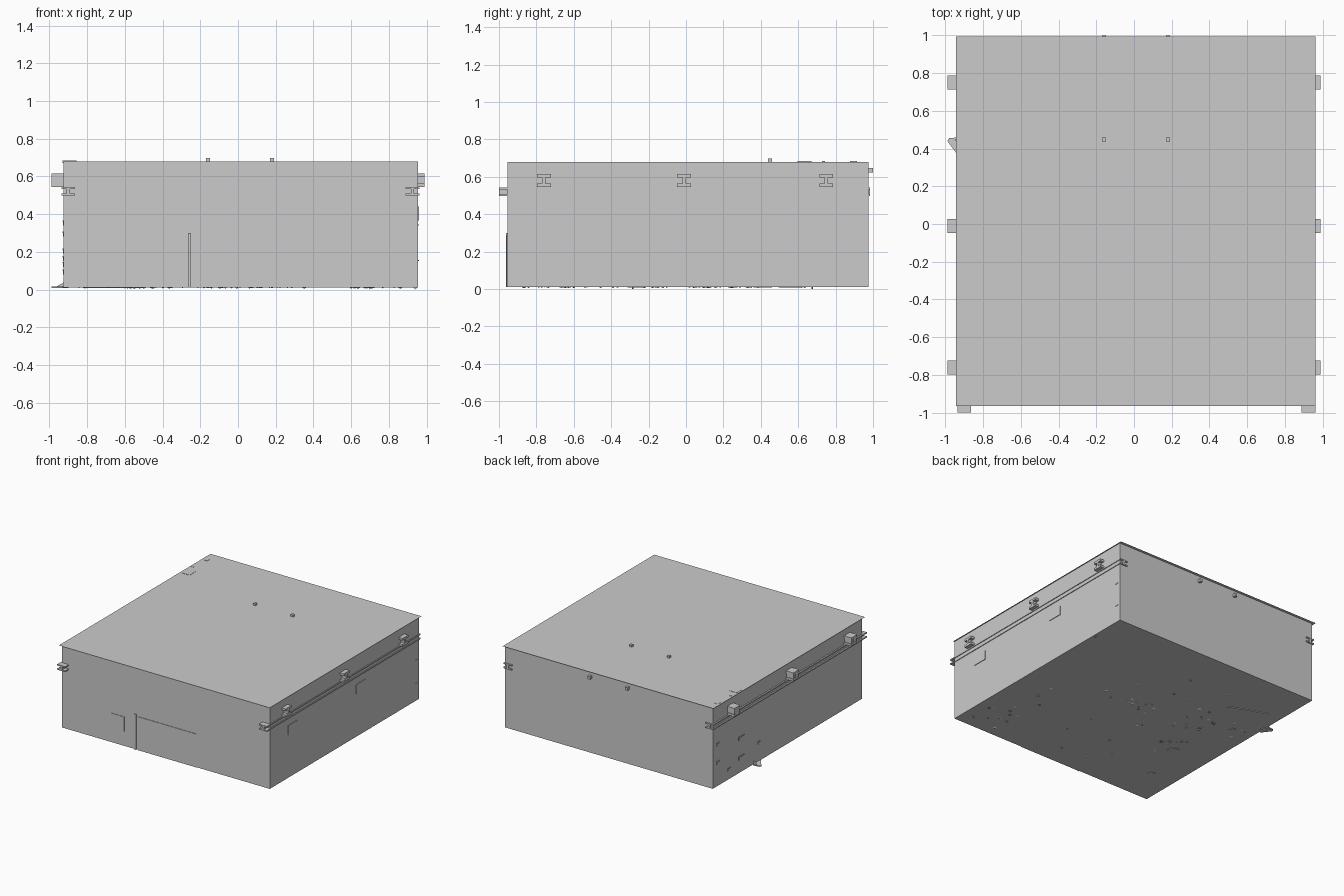
import bpy, bmesh, math, random
from mathutils import Vector, Matrix

if "Cube" in bpy.data.objects:
    bpy.data.objects.remove(bpy.data.objects["Cube"])

random.seed(4)


def finish(name, bm):
    bmesh.ops.recalc_face_normals(bm, faces=bm.faces)
    me = bpy.data.meshes.new(name)
    bm.to_mesh(me)
    bm.free()
    ob = bpy.data.objects.new(name, me)
    bpy.context.collection.objects.link(ob)
    return ob


def box(name, x0, x1, y0, y1, z0, z1):
    bm = bmesh.new()
    size, mid = (x1 - x0, y1 - y0, z1 - z0), ((x0 + x1) / 2, (y0 + y1) / 2, (z0 + z1) / 2)
    bmesh.ops.create_cube(bm, size=1, matrix=Matrix.Translation(mid) @ Matrix.Diagonal((*size, 1)))
    return finish(name, bm)


def prism(name, pts, offset):
    """Extrude a closed planar outline along offset."""
    bm = bmesh.new()
    face = bm.faces.new([bm.verts.new(p) for p in pts])
    new = bmesh.ops.extrude_face_region(bm, geom=[face])["geom"]
    bmesh.ops.translate(bm, vec=offset, verts=[v for v in new if isinstance(v, bmesh.types.BMVert)])
    return finish(name, bm)


def i_profile(w, h, web, flange):
    a, b, t, f = w / 2, h / 2, web / 2, h / 2 - flange
    return [(-a, -b), (a, -b), (a, -f), (t, -f), (t, f), (a, f),
            (a, b), (-a, b), (-a, f), (-t, f), (-t, -f), (-a, -f)]


# Room shell and the thin oversized roof sheet
box("room_shell", -0.925, 0.956, -0.955, 0.975, 0.012, 0.678)
bm = bmesh.new()
bm.faces.new([bm.verts.new((x, y, 0.681)) for x, y in
              ((-0.945, -0.965), (0.963, -0.965), (0.963, 0.995), (-0.945, 0.995))])
finish("roof_sheet", bm)

# Three cross beams poking through both side walls
for i, y in enumerate((0.75, -0.01, -0.76)):
    prof = [(-0.99, y + u, 0.58 + v) for u, v in i_profile(0.074, 0.07, 0.02, 0.018)]
    prism(f"cross_beam_{i}", prof, (1.98, 0, 0))

# Cap plates make the left beam ends look like solid blocks
for i, y in enumerate((0.75, -0.01, -0.76)):
    box(f"beam_end_block_{i}", -0.988, -0.92, y - 0.032, y + 0.032, 0.55, 0.61)

# Two long beams whose flanges just break through the side walls
for name, x in (("left", -0.9), ("right", 0.9255)):
    prof = [(x + u, -1.0, 0.52 + v) for u, v in i_profile(0.073, 0.044, 0.018, 0.01)]
    prism(f"long_beam_{name}", prof, (0, 1.985, 0))

# Lamp brackets on roof and back wall
for i, x in enumerate((-0.16, 0.18)):
    box(f"roof_knob_{i}", x - 0.011, x + 0.011, 0.438, 0.46, 0.66, 0.697)
    box(f"back_knob_{i}", x - 0.011, x + 0.011, 0.96, 1.0, 0.622, 0.646)

# Front doorway, its jamb and a small wall panel
box("door_panel", -0.24, 0.30, -0.959, -0.94, 0.012, 0.285)
box("door_jamb", -0.266, -0.25, -0.963, -0.94, 0.012, 0.3)
box("front_panel", -0.475, -0.36, -0.959, -0.94, 0.13, 0.25)

# Side wall panels and small hooks
for i, y in enumerate((-0.72, 0.157)):
    box(f"side_panel_{i}", 0.94, 0.961, y, y + 0.125, 0.365, 0.44)
for i, z in enumerate((0.15, 0.34)):
    box(f"right_hook_{i}", 0.94, 0.960, 0.925, 0.95, z, z + 0.006)
for i, (y, z, w) in enumerate(((0.91, 0.36, 0.03), (0.91, 0.21, 0.03), (0.61, 0.30, 0.07),
                               (0.61, 0.14, 0.07), (0.77, 0.10, 0.03), (0.38, 0.17, 0.02))):
    box(f"left_hook_{i}", -0.931, -0.92, y - w / 2, y + w / 2, z, z + 0.007)
    box(f"left_hook_drop_{i}", -0.929, -0.92, y + w / 2 - 0.006, y + w / 2, z - 0.02, z)

# Small flat plates on the roof
for i, (x, y, s) in enumerate(((-0.91, 0.895, 0.036), (-0.893, 0.634, 0.074), (-0.922, 0.735, 0.014))):
    box(f"roof_plate_{i}", x - s / 2, x + s / 2, y - s / 2, y + s / 2, 0.67, 0.683)

# Wedge sticking out of the left wall at floor level
prism("floor_wedge", [(-0.99, 0.44, 0.008), (-0.93, 0.36, 0.008), (-0.90, 0.40, 0.008),
                      (-0.93, 0.46, 0.008), (-0.98, 0.455, 0.008)], (0, 0, 0.008))
prism("floor_wedge_rise", [(-0.97, 0.44, 0.012), (-0.92, 0.44, 0.012), (-0.92, 0.44, 0.04)], (0, 0.012, 0))

# Bar under the floor
a, b = Vector((-0.5, 0.5, 0.007)), Vector((-0.8, 0.612, 0.007))
n = (b - a).cross(Vector((0, 0, 1))).normalized() * 0.006
prism("floor_bar", [a - n, b - n, b + n, a + n], (0, 0, 0.008))

# Rubble chips showing through the underside: (centre, spread, count)
bm = bmesh.new()
for cx, cy, spread, count in ((0.1, 0.2, 0.2, 14), (-0.6, 0.1, 0.25, 22),
                              (0.75, -0.75, 0.15, 10), (-0.6, -0.27, 0.15, 6), (0, 0, 0.8, 16)):
    for _ in range(count):
        x, y = cx + random.uniform(-spread, spread), cy + random.uniform(-spread, spread)
        r, t = random.uniform(0.006, 0.022), random.uniform(0, 6.28)
        k = random.choice((3, 4, 5))
        ring = [bm.verts.new((x + r * math.cos(t + math.tau * j / k),
                              y + r * math.sin(t + math.tau * j / k), 0.0125)) for j in range(k)]
        tip = bm.verts.new((x, y, random.uniform(0.004, 0.009)))
        for j in range(k):
            bm.faces.new((ring[j], ring[(j + 1) % k], tip))
finish("floor_rubble", bm)

# Larger slabs and two stub feet at the lowest point
for i, (x, y, r) in enumerate(((-0.71, -0.645, 0.035), (-0.61, -0.27, 0.05), (-0.75, 0.25, 0.03))):
    pts = [(x + r * math.cos(math.tau * j / 6), y + r * math.sin(math.tau * j / 6), 0.009) for j in range(6)]
    prism(f"floor_slab_{i}", pts, (0, 0, 0.006))
for i, (x, y) in enumerate(((0.7, -0.29), (0.94, 0.67))):
    prism(f"floor_spike_{i}", [(x - 0.012, y, 0.013), (x + 0.012, y, 0.013), (x, y, 0.0)], (0, 0.01, 0))
